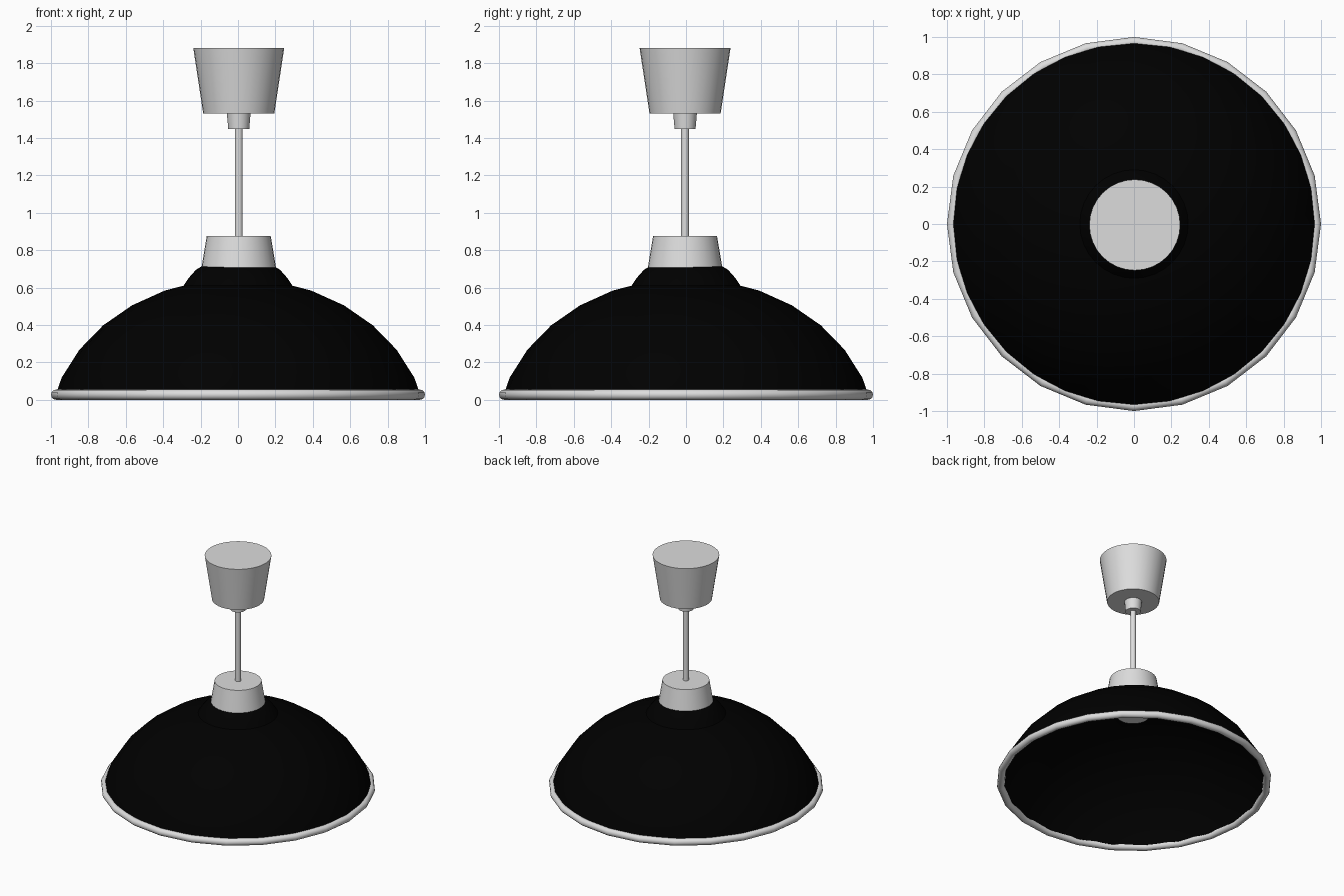
import bpy, bmesh, math

cube = bpy.data.objects.get("Cube")
if cube:
    bpy.data.objects.remove(cube, do_unlink=True)


def material(name, rgb):
    mat = bpy.data.materials.new(name)
    mat.use_nodes = True
    mat.diffuse_color = (*rgb, 1)
    mat.node_tree.nodes["Principled BSDF"].inputs["Base Color"].default_value = (*rgb, 1)
    return mat


black = material("black enamel", (0, 0, 0))
pale = material("pale grey plastic", (0.72, 0.72, 0.72))


def lathe(name, profile, mat, centre=(0, 0), sides=32, bottom=True, top=True, closed=False):
    """Spin a (radius, height) profile around an upright axis."""
    bm = bmesh.new()
    rings = [[bm.verts.new((centre[0] + r * math.cos(a), centre[1] + r * math.sin(a), z))
              for a in (math.tau * i / sides for i in range(sides))]
             for r, z in profile]
    pairs = list(zip(rings, rings[1:]))
    if closed:
        pairs.append((rings[-1], rings[0]))
    for low, high in pairs:
        for i in range(sides):
            j = (i + 1) % sides
            bm.faces.new((low[i], low[j], high[j], high[i]))
    if bottom:
        bm.faces.new(rings[0][::-1])
    if top:
        bm.faces.new(rings[-1])
    mesh = bpy.data.meshes.new(name)
    bm.to_mesh(mesh)
    bm.free()
    mesh.materials.append(mat)
    obj = bpy.data.objects.new(name, mesh)
    bpy.context.collection.objects.link(obj)
    bpy.ops.object.select_all(action='DESELECT')
    obj.select_set(True)
    bpy.context.view_layer.objects.active = obj
    bpy.ops.object.shade_smooth_by_angle(angle=math.radians(35))


def dome_profile(scale):
    """Upper part of a squashed sphere, from the opening to the crown."""
    radius, height, base = 1.02 * scale, 0.86 * scale, -0.21
    step = math.pi / 16
    points = [(0.974 * scale, 0.03)]
    for k in range(6, 0, -1):
        points.append((radius * math.sin(k * step), base + height * math.cos(k * step)))
    return points + [(0.01, base + height)]


# Thick-walled shade: inner surface from crown to opening, then the outer one
lathe("shade", dome_profile(0.968)[::-1] + dome_profile(1), black)

# Rounded neck on top of the shade
lathe("shade_neck", [(0.29, 0.612), (0.265, 0.65), (0.225, 0.695), (0.18, 0.722)],
      black, bottom=False)

# Rounded rim around the shade opening
TUBE = 0.0275
lathe("rim", [(1 - TUBE + TUBE * math.cos(a), TUBE + TUBE * math.sin(a))
              for a in (math.tau * i / 12 for i in range(12))],
      pale, sides=24, bottom=False, top=False, closed=True)

# Stem parts share one axis
AXIS = (0.004, -0.005)
lathe("lamp_socket", [(0.12, 0.575), (0.12, 0.72)], pale, AXIS)
lathe("shade_cap", [(0.2, 0.703), (0.171, 0.875)], pale, AXIS)
lathe("rod", [(0.021, 0.87), (0.021, 1.46)], pale, AXIS)
lathe("canopy_collar", [(0.056, 1.447), (0.064, 1.54)], pale, AXIS)
lathe("ceiling_canopy", [(0.19, 1.53), (0.243, 1.88)], pale, AXIS)
